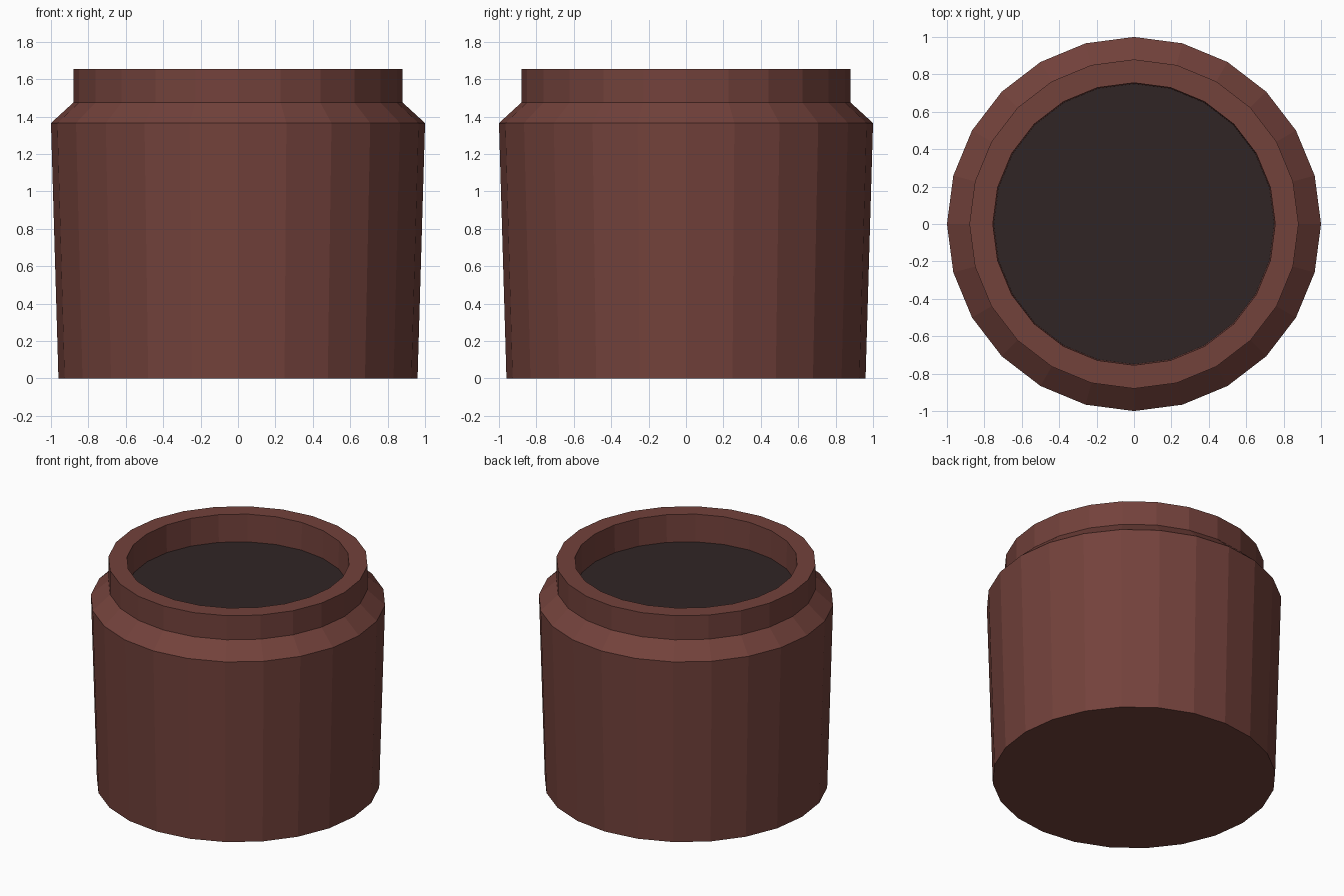
import bpy, bmesh
from math import cos, sin, tau

SIDES = 24

cube = bpy.data.objects.get("Cube")
if cube:
    bpy.data.objects.remove(cube, do_unlink=True)


def make_material(name, color):
    mat = bpy.data.materials.new(name)
    mat.use_nodes = True
    mat.diffuse_color = color
    bsdf = mat.node_tree.nodes["Principled BSDF"]
    bsdf.inputs["Base Color"].default_value = color
    bsdf.inputs["Roughness"].default_value = 0.8
    return mat


def lathe(name, profile, mat, cap_start=False):
    """Spin a (radius, height) profile round z into flat facets."""
    bm = bmesh.new()
    rings = [[bm.verts.new((r * cos(tau * i / SIDES), r * sin(tau * i / SIDES), z))
              for i in range(SIDES)] for r, z in profile]
    for low, high in zip(rings, rings[1:]):
        for i in range(SIDES):
            j = (i + 1) % SIDES
            bm.faces.new((low[i], low[j], high[j], high[i]))
    if cap_start:
        bm.faces.new(rings[0][::-1])
    if len(rings) == 1:
        bm.faces.new(rings[0])
    mesh = bpy.data.meshes.new(name)
    bm.to_mesh(mesh)
    bm.free()
    mesh.materials.append(mat)
    obj = bpy.data.objects.new(name, mesh)
    bpy.context.collection.objects.link(obj)
    return obj


brown = make_material("red brown clay", (0.171, 0.054, 0.044, 1))
dark = make_material("dark filling", (0.030, 0.0185, 0.0185, 1))

# Tapered body, sloped shoulder, upright neck and recessed inner wall
lathe("jar_body", [(0.96, 0), (1.0, 1.365), (0.88, 1.475), (0.88, 1.655),
                   (0.755, 1.655), (0.75, 1.45)], brown, cap_start=True)

# Dark surface filling the mouth
lathe("jar_filling", [(0.75, 1.45)], dark)
